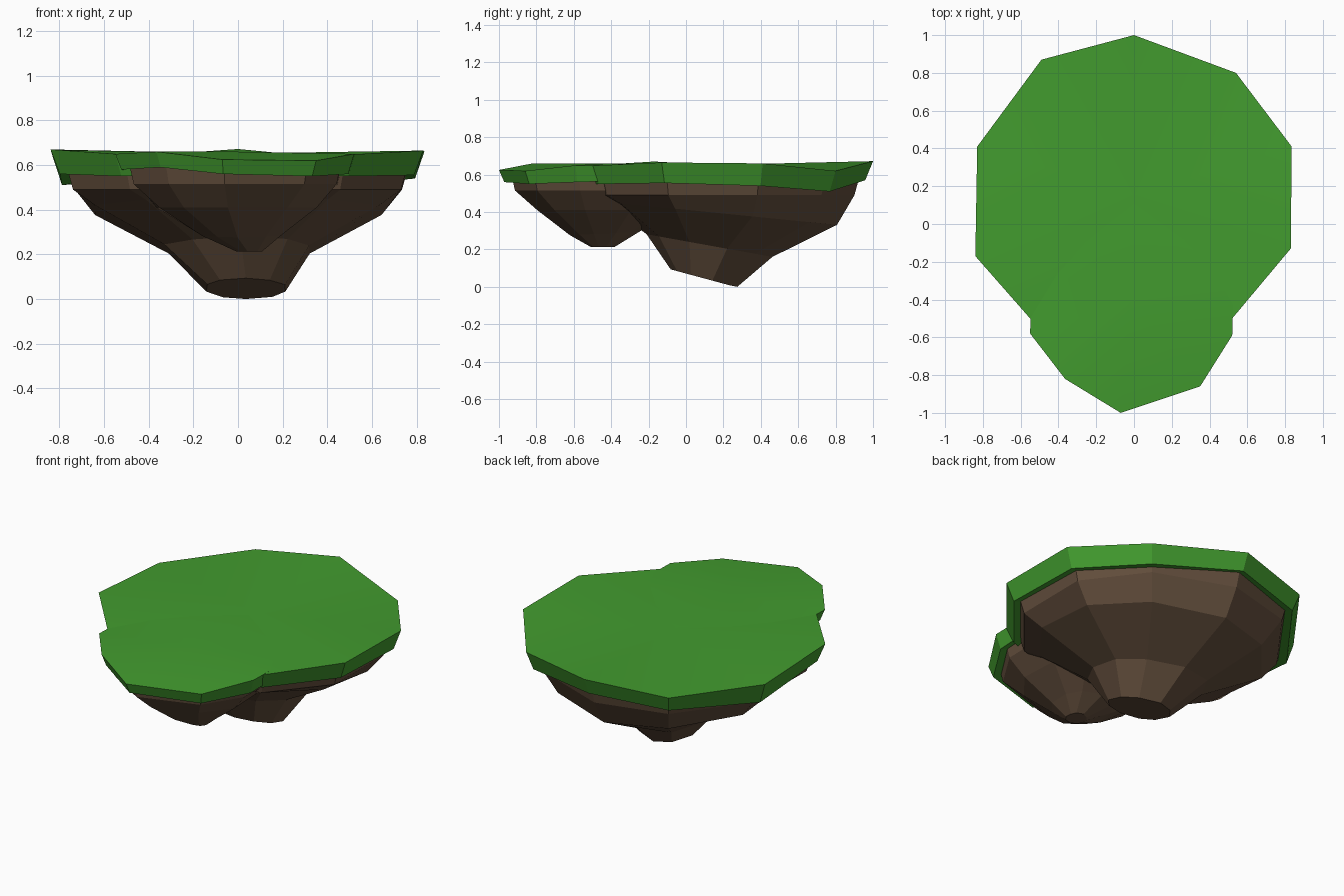
import bpy
import random

if "Cube" in bpy.data.objects:
    bpy.data.objects.remove(bpy.data.objects["Cube"])


def material(name, color):
    m = bpy.data.materials.new(name)
    m.diffuse_color = (*color, 1)
    m.use_nodes = True
    m.node_tree.nodes["Principled BSDF"].inputs["Base Color"].default_value = m.diffuse_color
    return m


GRASS = material("grass_green", (0.055, 0.33, 0.028))
ROCK = material("rock_brown", (0.125, 0.077, 0.046))


def loft(name, rings, mat, top_z=None):
    """Skin a stack of equal-sided rings (top to bottom) and cap both ends."""
    n = len(rings[0])
    verts = [v for r in rings for v in r]
    faces = []
    for k in range(len(rings) - 1):
        a, b = k * n, (k + 1) * n
        for i in range(n):
            j = (i + 1) % n
            faces.append((a + i, b + i, b + j, a + j)[::-1])
    last = (len(rings) - 1) * n
    faces.append(tuple(reversed(range(last, last + n))))
    fan_start = len(faces)
    if top_z is None:
        faces.append(tuple(range(n)))
    else:
        # softly shaded top surface, fanned around its middle
        cx = sum(v[0] for v in rings[0]) / n
        cy = sum(v[1] for v in rings[0]) / n
        verts.append((cx, cy, top_z))
        faces += [(i, (i + 1) % n, len(verts) - 1) for i in range(n)]
    faces[:fan_start - 1] = [f[::-1] for f in faces[:fan_start - 1]]
    me = bpy.data.meshes.new(name)
    me.from_pydata(verts, [], faces)
    me.materials.append(mat)
    for p in me.polygons:
        p.use_smooth = top_z is not None and p.index >= fan_start
    ob = bpy.data.objects.new(name, me)
    bpy.context.collection.objects.link(ob)
    return ob


def island(prefix, outline, centre, top_z, profile, seed):
    """outline: x, y, rim z, lower rim z. profile: scale, z, y slope, dx, dy, jitter."""
    rng = random.Random(seed)
    cx, cy = centre

    def shrink(x, y, s, dx=0, dy=0):
        return cx + (x - cx) * s + dx, cy + (y - cy) * s + dy

    # Grass slab with a sloping edge
    rim = [(x, y, t) for x, y, t, b in outline]
    low = [(*shrink(x, y, 0.95), b) for x, y, t, b in outline]
    under = [(*shrink(x, y, 0.88), b + 0.01) for x, y, t, b in outline]
    loft(prefix + "_grass_cap", [rim, low, under], GRASS, top_z)

    # Tapering rock below
    rings = []
    for s, z, slope, dx, dy, jit in profile:
        ring = []
        for x, y, t, b in outline:
            px, py = shrink(x, y, s * (1 + rng.uniform(-jit, jit)), dx, dy)
            ring.append((px, py, max(0, z + slope * (py - cy - dy))))
        rings.append(ring)
    loft(prefix + "_rock", rings, ROCK)


# Large island
big = [(0, 1, .672, .57), (-.49, .87, .637, .54), (-.83, .41, .637, .51),
       (-.84, -.17, .67, .56), (-.55, -.5, .65, .55), (0, -.66, .632, .55),
       (.52, -.5, .648, .55), (.83, -.13, .665, .555), (.835, .41, .66, .54),
       (.54, .8, .62, .51)]
island("large_island", big, (0, .17), .652, [
    (.91, .58, 0, 0, 0, 0),
    (.88, .49, 0, 0, 0, 0),
    (.76, .395, -.10, 0, 0, .03),
    (.39, .22, -.18, .01, -.04, .06),
    (.21, .047, -.27, .035, -.08, .06)], 3)

# Small island merged into the front
small = [(0, .15, .65, .57), (-.35, .03, .65, .57), (-.54, -.22, .65, .57),
         (-.55, -.58, .65, .58), (-.365, -.82, .66, .59), (-.07, -1, .625, .56),
         (.35, -.86, .62, .55), (.52, -.59, .65, .56), (.53, -.22, .65, .57),
         (.35, .02, .65, .57)]
island("small_island", small, (0, -.43), .66, [
    (.88, .59, 0, 0, 0, 0),
    (.85, .515, 0, 0, 0, 0),
    (.66, .41, 0, 0, 0, .04),
    (.31, .285, .05, .02, -.01, .06),
    (.11, .213, 0, .05, -.02, .08)], 5)
